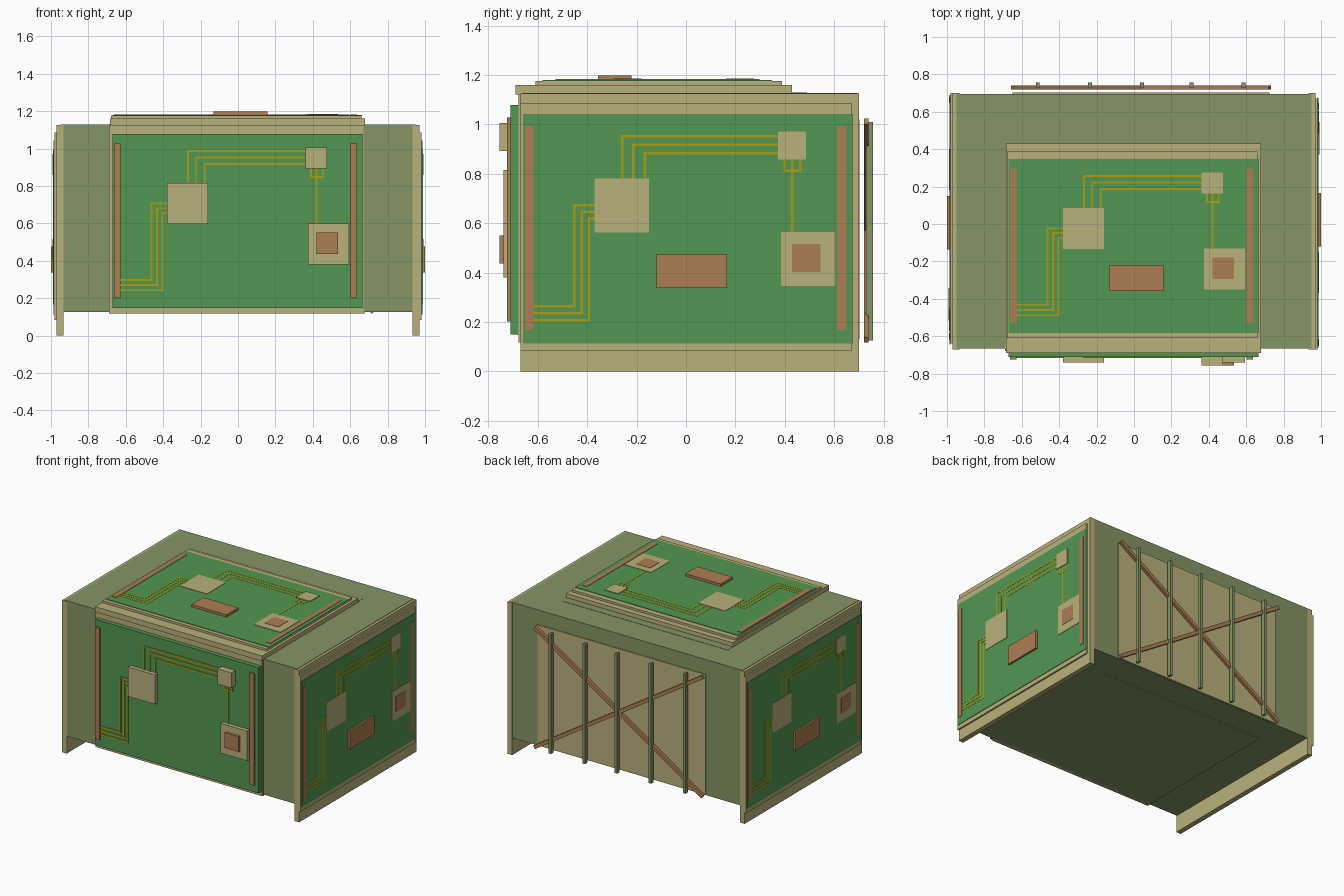
import bpy, bmesh, math
from mathutils import Matrix, Vector

if "Cube" in bpy.data.objects:
    bpy.data.objects.remove(bpy.data.objects["Cube"])


def material(name, rgb):
    m = bpy.data.materials.new(name)
    m.diffuse_color = [((c / 255 + 0.055) / 1.055) ** 2.4 for c in rgb] + [1]
    m.use_nodes = True
    m.node_tree.nodes["Principled BSDF"].inputs["Base Color"].default_value = m.diffuse_color
    return m


OLIVE = material("olive", (134, 149, 101))
BEIGE = material("beige", (186, 177, 124))
GREEN = material("board_green", (83, 150, 82))
COPPER = material("copper", (174, 126, 84))
YELLOW = material("trace_yellow", (168, 160, 20))


def boxes(name, mat, extents, frame=Matrix()):
    """One object made of boxes given as (x0, x1, y0, y1, z0, z1)."""
    bm = bmesh.new()
    for x0, x1, y0, y1, z0, z1 in extents:
        place = Matrix.Translation(((x0 + x1) / 2, (y0 + y1) / 2, (z0 + z1) / 2))
        size = Matrix.Diagonal((x1 - x0, y1 - y0, z1 - z0, 1))
        bmesh.ops.create_cube(bm, size=1, matrix=frame @ place @ size)
    mesh = bpy.data.meshes.new(name)
    bm.to_mesh(mesh)
    bm.free()
    mesh.materials.append(mat)
    obj = bpy.data.objects.new(name, mesh)
    bpy.context.collection.objects.link(obj)
    return obj


def axes(origin, u, v):
    """Local frame of a board: u across, v up the board, normal outward."""
    u, v = Vector(u), Vector(v)
    m = Matrix((u, v, u.cross(v))).transposed().to_4x4()
    m.translation = origin
    return m


def trace(points, top, w=0.005):
    """Boxes following a right-angled path."""
    out = []
    for (a, b), (c, d) in zip(points, points[1:]):
        out.append((min(a, c) - w, max(a, c) + w, min(b, d) - w, max(b, d) + w, 0, top))
    return out


def circuit_board(tag, f, board, bar, chip, tall, plate):
    def part(name, mat, ext):
        boxes(f"{tag}_{name}", mat, ext, f)

    part("board", GREEN, [(-0.67, 0.665, 0.148, 1.078, 0, board)])
    part("edge_bars", COPPER, [(-0.663, -0.628, 0.202, 1.028, 0, bar),
                               (0.602, 0.637, 0.202, 1.028, 0, bar)])
    part("large_chip", BEIGE, [(-0.38, -0.16, 0.597, 0.815, 0, chip)])
    part("small_chip", BEIGE, [(0.362, 0.475, 0.893, 1.006, 0, tall)])
    part("square_chip", BEIGE, [(0.375, 0.593, 0.38, 0.6, 0, chip)])
    part("square_chip_core", COPPER, [(0.42, 0.535, 0.437, 0.55, 0, tall)])
    if plate:
        part("plate", COPPER, [(-0.13, 0.157, 0.373, 0.51, 0, plate)])
    lines = []
    h = (board + bar) / 2
    for i in range(3):
        # bar to large chip, then large chip to small chip
        lines += trace([(-0.63, 0.242 + 0.028 * i), (-0.403 - 0.03 * i, 0.242 + 0.028 * i),
                        (-0.403 - 0.03 * i, 0.655 + 0.026 * i), (-0.37, 0.655 + 0.026 * i)], h)
        u, v = -0.268 + 0.045 * i, 0.986 - 0.034 * i
        lines += trace([(u, 0.8), (u, v), (0.37, v)], h)
    # fork from small chip to square chip
    lines += trace([(0.39, 0.9), (0.39, 0.848), (0.453, 0.848), (0.453, 0.9)], h)
    lines += trace([(0.42, 0.9), (0.42, 0.59)], h)
    part("traces", YELLOW, lines)


# Main body and the slightly proud centre block
boxes("body", OLIVE, [(-0.95, 0.95, -0.665, 0.695, 0.125, 1.128)])
boxes("centre_block", OLIVE, [(-0.685, 0.675, -0.67, 0.49, 0.117, 1.13)])
boxes("front_frame", BEIGE, [(-0.69, 0.67, -0.678, -0.64, 0.117, 1.13)])

# Side skirts reaching the ground, with a raised inner frame
side_r = axes((0.982, 0.01, -0.035), (0, 1, 0), (0, 0, 1))
side_l = axes((-0.982, 0.02, -0.035), (0, -1, 0), (0, 0, 1))
for tag, f in (("right", side_r), ("left", side_l)):
    boxes(tag + "_skirt", BEIGE, [(-0.68, 0.69, 0.035, 1.16, -0.05, -0.012)], f)
    boxes(tag + "_frame", BEIGE, [(-0.68, 0.66, 0.117, 1.122, -0.02, 0.0)], f)
    circuit_board(tag, f, 0.004, 0.007, 0.007, 0.009, 0.018)

# Stepped roof
roof = axes((0, -0.73, 1.176), (1, 0, 0), (0, 1, 0))
boxes("roof_slab", BEIGE, [(-0.685, 0.68, 0.04, 1.16, -0.055, -0.016)], roof)
boxes("roof_frame", BEIGE, [(-0.68, 0.66, 0.12, 1.118, -0.02, 0.0)], roof)
circuit_board("roof", roof, 0.004, 0.007, 0.007, 0.009, 0.022)

# Front board, much thicker than the others
front = axes((0, -0.676, 0), (1, 0, 0), (0, 0, 1))
circuit_board("front", front, 0.034, 0.048, 0.064, 0.08, 0)

# Back panel with crossed braces and upright posts
boxes("back_panel", BEIGE, [(-0.65, 0.725, 0.68, 0.702, 0.13, 1.02)])
slope = math.atan2(0.885, 1.375)
half = math.hypot(0.885, 1.375) / 2
for name, s in (("rising_brace", -1), ("falling_brace", 1)):
    f = Matrix.Translation((0.038, 0.73, 0.57)) @ Matrix.Rotation(s * slope, 4, 'Y')
    boxes(name, COPPER, [(-half, half, -0.01, 0.01, -0.013, 0.013)], f)
boxes("back_posts", OLIVE, [(x - 0.01, x + 0.01, 0.728, 0.757, 0.125, 1.01)
                            for x in (-0.515, -0.235, 0.043, 0.307, 0.585)])
